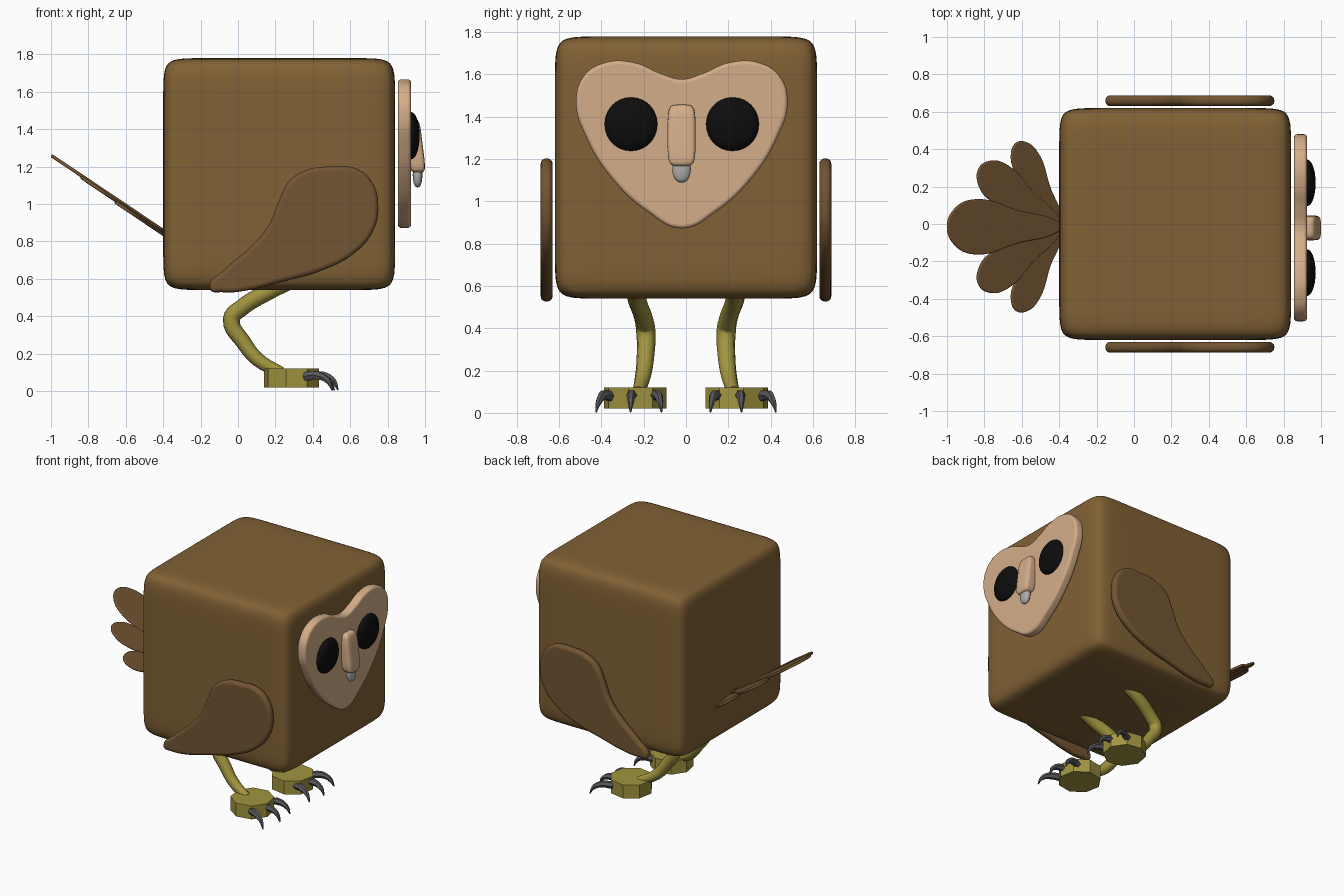
import bpy, bmesh, math
from mathutils import Matrix, Vector

if "Cube" in bpy.data.objects:
    bpy.data.objects.remove(bpy.data.objects["Cube"])


def material(name, rgb):
    m = bpy.data.materials.new(name)
    m.diffuse_color = (*rgb, 1)
    m.use_nodes = True
    m.node_tree.nodes["Principled BSDF"].inputs["Base Color"].default_value = m.diffuse_color
    return m


BROWN = material("brown", (0.22, 0.12, 0.035))
DARK_BROWN = material("dark_brown", (0.17, 0.09, 0.032))
CREAM = material("cream", (0.66, 0.42, 0.25))
BLACK = material("black", (0.004, 0.004, 0.004))
YELLOW = material("yellow", (0.36, 0.30, 0.05))
CLAW = material("claw_grey", (0.10, 0.10, 0.11))
TIP = material("tip_grey", (0.42, 0.42, 0.42))


def add(name, data, mat):
    ob = bpy.data.objects.new(name, data)
    bpy.context.collection.objects.link(ob)
    data.materials.append(mat)
    return ob


def to_mesh(ob, angle=40):
    bpy.ops.object.select_all(action='DESELECT')
    ob.select_set(True)
    bpy.context.view_layer.objects.active = ob
    if ob.type == 'CURVE':
        bpy.ops.object.convert(target='MESH')
    bpy.ops.object.shade_smooth_by_angle(angle=math.radians(angle))


def bezier(curve, pts, radii=None, cyclic=False):
    sp = curve.splines.new('BEZIER')
    sp.bezier_points.add(len(pts) - 1)
    for i, p in enumerate(pts):
        b = sp.bezier_points[i]
        b.co = Vector(p).to_3d()
        b.handle_left_type = b.handle_right_type = 'AUTO'
        b.radius = radii[i] if radii else 1
    sp.use_cyclic_u = cyclic


def slab(name, pts, half, bevel, origin, u, v, mat):
    """Smooth closed outline thickened into a plate with rounded rim."""
    c = bpy.data.curves.new(name, 'CURVE')
    c.dimensions, c.fill_mode = '2D', 'BOTH'
    c.extrude, c.bevel_depth, c.offset = half - bevel, bevel, -bevel
    c.bevel_resolution, c.resolution_u = 4, 8
    bezier(c, pts, cyclic=True)
    ob = add(name, c, mat)
    u, v = Vector(u), Vector(v)
    m = Matrix((u, v, u.cross(v))).transposed().to_4x4()
    m.translation = origin
    ob.matrix_world = m
    to_mesh(ob, 50)


def tube(name, pts, radii, mat, sides_res=2):
    c = bpy.data.curves.new(name, 'CURVE')
    c.dimensions = '3D'
    c.bevel_depth, c.bevel_resolution = 1, sides_res
    c.resolution_u, c.use_fill_caps = 5, True
    bezier(c, pts, radii)
    to_mesh(add(name, c, mat), 50)


def rounded_box(name, centre, half, power, cuts, mat, shear=0.0):
    """Cube pushed onto a superellipsoid: rounded edges, slightly bulging sides."""
    bm = bmesh.new()
    bmesh.ops.create_cube(bm, size=2)
    bmesh.ops.subdivide_edges(bm, edges=bm.edges[:], cuts=cuts, use_grid_fill=True)
    for vert in bm.verts:
        p = Vector([math.sin(k * math.pi / 2) for k in vert.co])
        p /= sum(abs(k) ** power for k in p) ** (1 / power)
        vert.co = [centre[i] + p[i] * half[i] for i in range(3)]
        vert.co.x -= shear * p.z
    me = bpy.data.meshes.new(name)
    bm.to_mesh(me)
    bm.free()
    to_mesh(add(name, me, mat), 60)


def mirrored(half_pts, cy=0.0):
    """Outline from a half listed bottom to top; end points lie on the axis."""
    return half_pts + [(2 * cy - a, b) for a, b in half_pts[-2:0:-1]]


# Body block
rounded_box("body", (0.22, 0, 1.16), (0.62, 0.62, 0.62), 15, 23, BROWN)

# Heart-shaped face plate
heart = mirrored([(-0.02, 0.872), (0.14, 0.95), (0.32, 1.12), (0.435, 1.31), (0.48, 1.46),
                  (0.445, 1.59), (0.34, 1.657), (0.2, 1.655), (0.08, 1.605), (-0.02, 1.578)], -0.02)
slab("face_plate", heart, 0.035, 0.018, (0.89, 0, 0), (0, 1, 0), (0, 0, 1), CREAM)

# Eyes
for y, side in ((-0.26, "right"), (0.22, "left")):
    rounded_box("eye_" + side, (0.925, y, 1.365), (0.046, 0.125, 0.127), 2, 11, BLACK)

# Beak and its grey tip
rounded_box("beak", (0.945, -0.021, 1.312), (0.043, 0.066, 0.145), 5, 11, CREAM, 0.018)
rounded_box("beak_tip", (0.96, -0.021, 1.155), (0.026, 0.044, 0.067), 2.2, 7, TIP)

# Wings
wing = [(-0.15, 0.545), (-0.08, 0.528), (0.05, 0.538), (0.22, 0.58), (0.45, 0.645), (0.62, 0.735),
        (0.72, 0.85), (0.75, 0.98), (0.715, 1.12), (0.63, 1.19), (0.5, 1.2), (0.37, 1.183),
        (0.275, 1.125), (0.22, 1.02), (0.16, 0.88), (0.06, 0.765), (-0.06, 0.66)]
for s, side in ((-1, "right"), (1, "left")):
    slab("wing_" + side, wing, 0.028, 0.025, (0, s * 0.659, 0), (1, 0, 0), (0, 0, 1), DARK_BROWN)

# Tail fan
slope = math.atan(0.67)
U, V = Vector((-math.cos(slope), 0, math.sin(slope))), Vector((0, -1, 0))
W = U.cross(V)
for i in range(-2, 3):
    a = math.copysign((0, 30, 57)[abs(i)], i) * math.pi / 180
    L, w = ((0.745, 0.148), (0.62, 0.11), (0.535, 0.09))[abs(i)]
    half = [(0, 0), (0.04, 0.03), (0.4 * L, 0.6 * w), (0.75 * L, w), (0.93 * L, 0.68 * w), (L, 0)]
    pts = half + [(x, -y) for x, y in half[-2:0:-1]]
    off = W * (0.008 * abs(i))
    if W.z > 0:
        off = -off
    slab("tail_feather_%d" % (i + 3), pts, 0.009, 0.007, Vector((-0.38, -0.015, 0.845)) + off,
         U * math.cos(a) + V * math.sin(a), V * math.cos(a) - U * math.sin(a), DARK_BROWN)

# Legs, feet and claws
for s, side in ((-1, "right"), (1, "left")):
    tube("leg_" + side,
         [(0.27, s * 0.235, 0.585), (0.16, s * 0.23, 0.53), (0.02, s * 0.2, 0.445), (-0.035, s * 0.19, 0.385),
          (0.03, s * 0.192, 0.26), (0.11, s * 0.205, 0.165), (0.23, s * 0.225, 0.10)],
         [0.045, 0.045, 0.045, 0.046, 0.042, 0.038, 0.03], YELLOW)

    bm = bmesh.new()
    bmesh.ops.create_cone(bm, cap_ends=True, segments=8, radius1=0.15, radius2=0.15, depth=0.1,
                          matrix=Matrix.Translation((0.287, s * 0.24, 0.07))
                          @ Matrix.Rotation(s * math.radians(12), 4, 'Z'))
    me = bpy.data.meshes.new("foot_" + side)
    bm.to_mesh(me)
    bm.free()
    add("foot_" + side, me, YELLOW)

    for n, (y0, y1, dx) in enumerate(((0.155, 0.115, -0.02), (0.255, 0.262, 0.0), (0.355, 0.425, -0.03))):
        path = [(0.39 + dx, y0, 0.078), (0.455 + dx, (y0 + y1) / 2, 0.083),
                (0.51 + dx, y0 * 0.2 + y1 * 0.8, 0.055), (0.535 + dx, y1, 0.004)]
        tube("claw_%s_%d" % (side, n + 1), [(x, s * y, z) for x, y, z in path],
             [0.026, 0.024, 0.016, 0.004], CLAW, 1)
